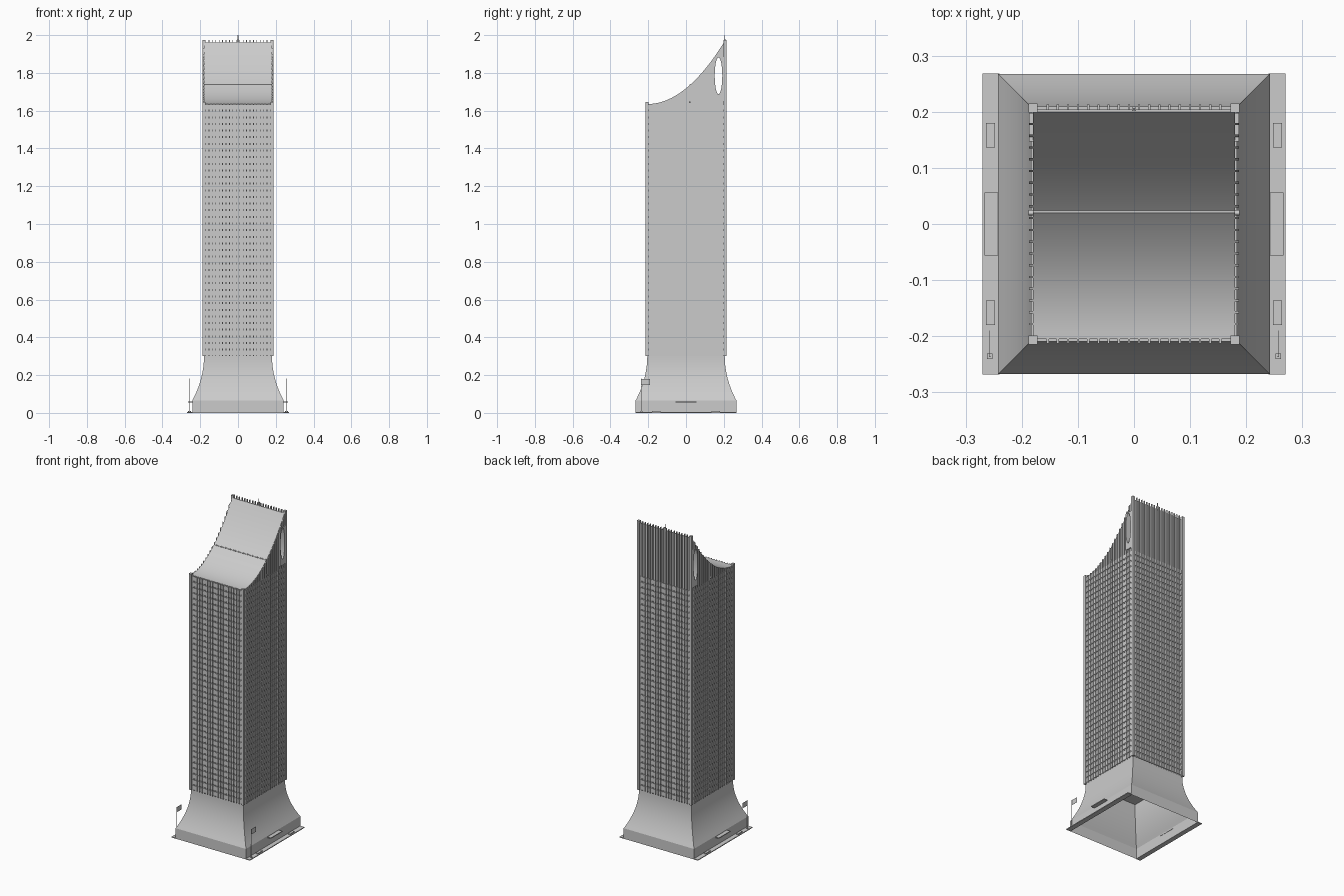
import bpy, bmesh, math
from mathutils import Matrix

if "Cube" in bpy.data.objects:
    bpy.data.objects.remove(bpy.data.objects["Cube"], do_unlink=True)

GREY = (0.6, 0.6, 0.6, 1)
stone = bpy.data.materials.new("light_grey")
stone.use_nodes = True
stone.diffuse_color = GREY
stone.node_tree.nodes["Principled BSDF"].inputs["Base Color"].default_value = GREY

HX, HY = 0.18, 0.205          # half width and half depth of the shaft
Z0, Z1, Z2 = 0.3, 1.635, 1.96  # shaft foot, low roof edge, high roof edge
FLOORS, FINS = 38, 18


def roof(y):
    """Height of the sweeping roof at depth y."""
    t = min(max((y + HY) / (2 * HY - 0.005), 0), 1)
    return Z1 + (Z2 - Z1) * t * t


def finish(name, bm, smooth=False):
    bmesh.ops.recalc_face_normals(bm, faces=bm.faces)
    mesh = bpy.data.meshes.new(name)
    bm.to_mesh(mesh)
    bm.free()
    mesh.materials.append(stone)
    ob = bpy.data.objects.new(name, mesh)
    bpy.context.collection.objects.link(ob)
    if smooth:
        shade(ob)
    return ob


def activate(ob):
    bpy.ops.object.select_all(action='DESELECT')
    ob.select_set(True)
    bpy.context.view_layer.objects.active = ob


def shade(ob):
    activate(ob)
    bpy.ops.object.shade_smooth_by_angle(angle=math.radians(25))


def box(bm, x, y, z, follow_roof=False):
    """Box from (low, high) pairs; its top can follow the roof sweep."""
    lo = [min(p) for p in (x, y, z)]
    hi = [max(p) for p in (x, y, z)]
    for v in bmesh.ops.create_cube(bm, size=1)["verts"]:
        top = v.co.z > 0
        v.co = [hi[i] if v.co[i] > 0 else lo[i] for i in range(3)]
        if follow_roof and top:
            v.co.z = roof(v.co.y)


def rod(bm, radius, length, matrix, sides=12):
    bmesh.ops.create_cone(bm, cap_ends=True, segments=sides, radius1=radius,
                          radius2=radius, depth=length, matrix=matrix)


def extrude_profile(points, half):
    """Solid from a y-z outline, running from -half to half in x."""
    bm = bmesh.new()
    face = bm.faces.new([bm.verts.new((-half, y, z)) for y, z in points])
    new = bmesh.ops.extrude_face_region(bm, geom=[face])["geom"]
    bmesh.ops.translate(bm, vec=(2 * half, 0, 0),
                        verts=[g for g in new if isinstance(g, bmesh.types.BMVert)])
    return bm


def cut_oval(ob):
    """Drill the oval opening right through in x."""
    pts = [(0.172 + 0.02 * math.cos(a), 1.785 + 0.098 * math.sin(a))
           for a in (i * math.tau / 40 for i in range(40))]
    cutter = finish("oval_cutter", extrude_profile(pts, 0.4))
    cutter.hide_render = True
    mod = ob.modifiers.new("oval", 'BOOLEAN')
    mod.object = cutter
    mod.solver = 'EXACT'
    activate(ob)
    bpy.ops.object.modifier_apply(modifier=mod.name)
    bpy.data.objects.remove(cutter, do_unlink=True)


# Shaft with sweeping roof
steps = 28
outline = [(HY, Z0), (HY, Z2)]
outline += [(0.2 - (0.2 + HY) * i / steps, roof(0.2 - (0.2 + HY) * i / steps))
            for i in range(steps + 1)]
outline.append((-HY, Z0))
shaft = finish("tower_shaft", extrude_profile(outline, HX))
cut_oval(shaft)
shade(shaft)

# Flared hollow base
bm = bmesh.new()
rings = []
heights = [0] + [0.065 + 0.235 * i / 12 for i in range(13)]
for z in heights:
    t = max(0, (z - 0.065) / 0.235)
    d = 0.062 * (1 - t) ** 2
    rings.append([bm.verts.new((sx * (HX + d), sy * (HY + d), z))
                  for sx, sy in ((-1, -1), (1, -1), (1, 1), (-1, 1))])
for a, b in zip(rings, rings[1:]):
    for i in range(4):
        j = (i + 1) % 4
        bm.faces.new((a[i], a[j], b[j], b[i]))
finish("flared_base", bm, smooth=True)

# Corner pillars
bm = bmesh.new()
for sx in (-1, 1):
    for sy, top in ((-1, 1.645), (1, 1.975)):
        box(bm, (sx * 0.172, sx * 0.188), (sy * 0.199, sy * 0.215), (Z0, top))
finish("corner_pillars", bm)

# Vertical fins on all four faces
front, back, side = bmesh.new(), bmesh.new(), bmesh.new()
for i in range(1, FINS + 1):
    x = -0.172 + 0.344 * i / (FINS + 1)
    xs = (x - 0.002, x + 0.002)
    box(front, xs, (-HY, -0.213), (Z0, Z1))
    box(back, xs, (HY - 0.002, 0.213), (Z0, 1.975))
    y = -0.199 + 0.398 * i / (FINS + 1)
    ys = (y - 0.002, y + 0.002)
    for s in (-1, 1):
        xs = (s * HX, s * 0.187)
        if 0.143 < y < 0.199:  # leave room for the oval panel
            box(side, xs, ys, (Z0, 1.65))
            box(side, xs, ys, (1.885, Z2), True)
        else:
            box(side, xs, ys, (Z0, Z2), True)
finish("front_fins", front)
finish("back_fins", back)
finish("side_fins", side)

# Floor bands between the fins
bm = bmesh.new()
pitch = (Z1 - Z0) / FLOORS
for i in range(FLOORS):
    zs = (Z0 + pitch * (i + 0.15), Z0 + pitch * (i + 0.85))
    for s in (-1, 1):
        box(bm, (-0.174, 0.174), (s * HY, s * 0.209), zs)
        box(bm, (s * HX, s * 0.1835), (-0.2, 0.2), zs)
finish("floor_bands", bm)

# Panels around the oval opening
for s, name in ((-1, "right_oval_panel"), (1, "left_oval_panel")):
    bm = bmesh.new()
    box(bm, (s * (HX - 0.001), s * 0.187), (0.147, 0.198), (1.65, 1.885))
    cut_oval(finish(name, bm))

# Roof seam, side studs and spire
bm = bmesh.new()
across = Matrix.Rotation(math.pi / 2, 4, 'Y')
rod(bm, 0.003, 2 * HX, Matrix.Translation((0, 0.022, roof(0.022))) @ across)
finish("roof_seam", bm)
bm = bmesh.new()
rod(bm, 0.005, 0.376, Matrix.Translation((0, 0.02, 1.645)) @ across)
finish("side_studs", bm)
bm = bmesh.new()
box(bm, (-0.004, 0.004), (0.201, 0.209), (1.955, 1.98))
box(bm, (-0.0015, 0.0015), (0.2035, 0.2065), (1.975, 2.0))
finish("roof_spire", bm)

# Ground strips, benches, canopies and flags on both sides
for s, label in ((-1, "right"), (1, "left")):
    bm = bmesh.new()
    box(bm, (s * 0.24, s * 0.27), (-0.268, 0.268), (0, 0.005))
    finish(label + "_ground_strip", bm)
    bm = bmesh.new()
    for y in (-0.158, 0.158):
        box(bm, (s * 0.248, s * 0.264), (y - 0.022, y + 0.022), (0.004, 0.011))
    finish(label + "_benches", bm)
    bm = bmesh.new()
    box(bm, (s * 0.24, s * 0.266), (-0.056, 0.056), (0.055, 0.06))
    finish(label + "_canopy", bm)
    bm = bmesh.new()
    box(bm, (s * 0.252, s * 0.262), (-0.241, -0.231), (0.004, 0.009))
    rod(bm, 0.0015, 0.176, Matrix.Translation((s * 0.257, -0.236, 0.093)), 8)
    finish(label + "_flagpole", bm)
    bm = bmesh.new()
    box(bm, (s * 0.2565, s * 0.2575), (-0.236, -0.19), (0.148, 0.18))
    finish(label + "_flag", bm)
